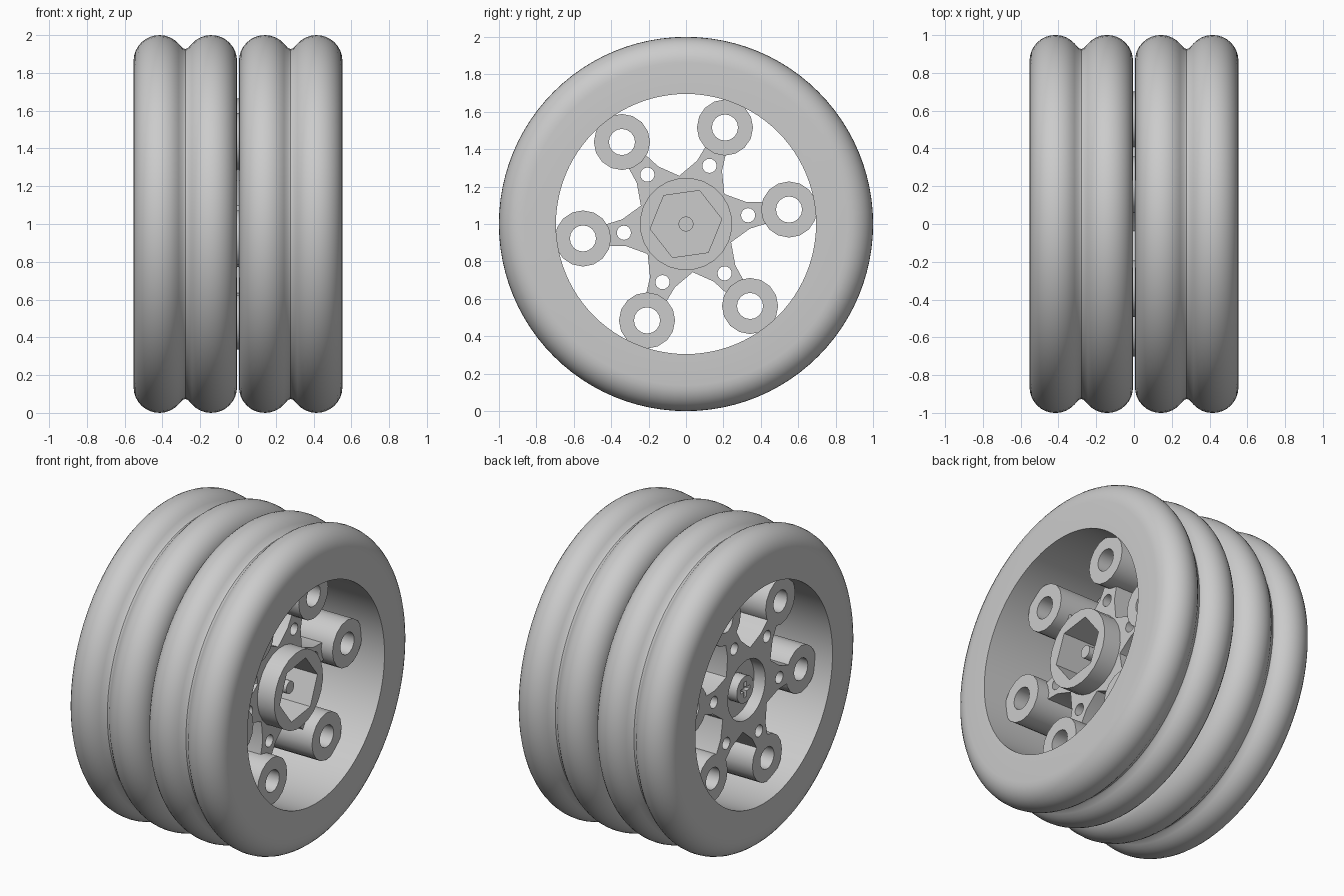
import bpy, bmesh
from math import sin, cos, pi, radians
from mathutils import Matrix

if "Cube" in bpy.data.objects:
    bpy.data.objects.remove(bpy.data.objects["Cube"], do_unlink=True)

grey = bpy.data.materials.new("plain_grey")
grey.use_nodes = True
grey.diffuse_color = (0.6, 0.6, 0.6, 1)
grey.node_tree.nodes["Principled BSDF"].inputs["Base Color"].default_value = (0.6, 0.6, 0.6, 1)

TILT = radians(8)
ARMS = [TILT + i * pi / 3 for i in range(6)]
BACK, FRONT = -0.43, 0.31


def finish(bm, name):
    bmesh.ops.recalc_face_normals(bm, faces=bm.faces)
    mesh = bpy.data.meshes.new(name)
    bm.to_mesh(mesh)
    bm.free()
    obj = bpy.data.objects.new(name, mesh)
    obj.data.materials.append(grey)
    bpy.context.collection.objects.link(obj)
    return obj


def activate(obj):
    bpy.ops.object.select_all(action='DESELECT')
    obj.select_set(True)
    bpy.context.view_layer.objects.active = obj


def smooth(obj):
    activate(obj)
    bpy.ops.object.shade_smooth_by_angle(angle=radians(32))


def lathe(name, profile, segs, y=0, z=0):
    """Closed (x, radius) profile turned around the axle direction."""
    bm = bmesh.new()
    rings = []
    for i in range(segs):
        a = 2 * pi * i / segs
        rings.append([bm.verts.new((x, y + r * cos(a), z + 1 + r * sin(a))) for x, r in profile])
    n = len(profile)
    for i in range(segs):
        p, q = rings[i], rings[(i + 1) % segs]
        for j in range(n):
            k = (j + 1) % n
            bm.faces.new((p[j], p[k], q[k], q[j]))
    return finish(bm, name)


def prism(name, outline, x0, x1):
    """Extrude a (y, z) outline, measured from the axle, along x."""
    bm = bmesh.new()
    face = bm.faces.new([bm.verts.new((x0, y, z + 1)) for y, z in outline])
    moved = bmesh.ops.extrude_face_region(bm, geom=[face])["geom"]
    bmesh.ops.translate(bm, vec=(x1 - x0, 0, 0),
                        verts=[v for v in moved if isinstance(v, bmesh.types.BMVert)])
    return finish(bm, name)


def ngon(r, n, turn=0.0, y=0.0, z=0.0):
    return [(y + r * cos(turn + 2 * pi * i / n), z + r * sin(turn + 2 * pi * i / n)) for i in range(n)]


def combine(obj, other, operation):
    mod = obj.modifiers.new("combine", 'BOOLEAN')
    mod.operation, mod.object, mod.solver = operation, other, 'EXACT'
    activate(obj)
    bpy.ops.object.modifier_apply(modifier=mod.name)
    bpy.data.objects.remove(other, do_unlink=True)


# Pair of double-lobed tyres
MID, LOBE = 0.279, 0.137
half = [(0.005, 0.695)]
for i in range(13):
    a = radians(180 - i * 11.5)
    half.append((0.005 + LOBE * (1 + cos(a)), 0.863 + LOBE * sin(a)))
half += [(0.265, 0.931)]
tyre = half + [(MID, 0.926)] + [(2 * MID - x, r) for x, r in reversed(half)]
for side, name in ((1, "left_tyre"), (-1, "right_tyre")):
    smooth(lathe(name, [(side * x, r) for x, r in tyre], 96))

# Star-shaped hub body
star = []
for a in ARMS:
    for r, w in ((0.335, -0.072), (0.44, -0.055), (0.44, 0.055), (0.335, 0.072)):
        star.append((r * cos(a) - w * sin(a), r * sin(a) + w * cos(a)))
    valley = a + pi / 6
    star.append((0.26 * cos(valley), 0.26 * sin(valley)))
hub = prism("star_hub", star, BACK, FRONT)
combine(hub, prism("collar", ngon(0.247, 24, TILT), 0.0, 0.43), 'UNION')

# Hexagonal socket, round recess and lightening holes
combine(hub, prism("socket_cutter", ngon(0.193, 6, TILT), 0.1, 0.6), 'DIFFERENCE')
combine(hub, prism("recess_cutter", ngon(0.19, 32), -0.6, -0.35), 'DIFFERENCE')
for a in ARMS:
    hole = ngon(0.038, 16, 0, 0.335 * cos(a), 0.335 * sin(a))
    combine(hub, prism("hole_cutter", hole, -0.6, 0.6), 'DIFFERENCE')
smooth(hub)

# Six tubes joining the hub to the tyres
for i, a in enumerate(ARMS):
    ends = [(BACK, 0.07), (BACK, 0.15), (0.39, 0.15), (0.39, 0.07)]
    smooth(lathe(f"tube_{i + 1}", ends, 16, 0.556 * cos(a), 0.556 * sin(a)))

# Axle screw: shaft tip in the socket, cross-slotted head in the recess
smooth(prism("screw_shaft", ngon(0.04, 20), 0.09, 0.37))
head = prism("screw_head", ngon(0.085, 24), -0.42, -0.34)
for w, h in ((0.05, 0.012), (0.012, 0.05)):
    slot = [(-w, -h), (w, -h), (w, h), (-w, h)]
    combine(head, prism("slot_cutter", slot, -0.5, -0.39), 'DIFFERENCE')
smooth(head)
